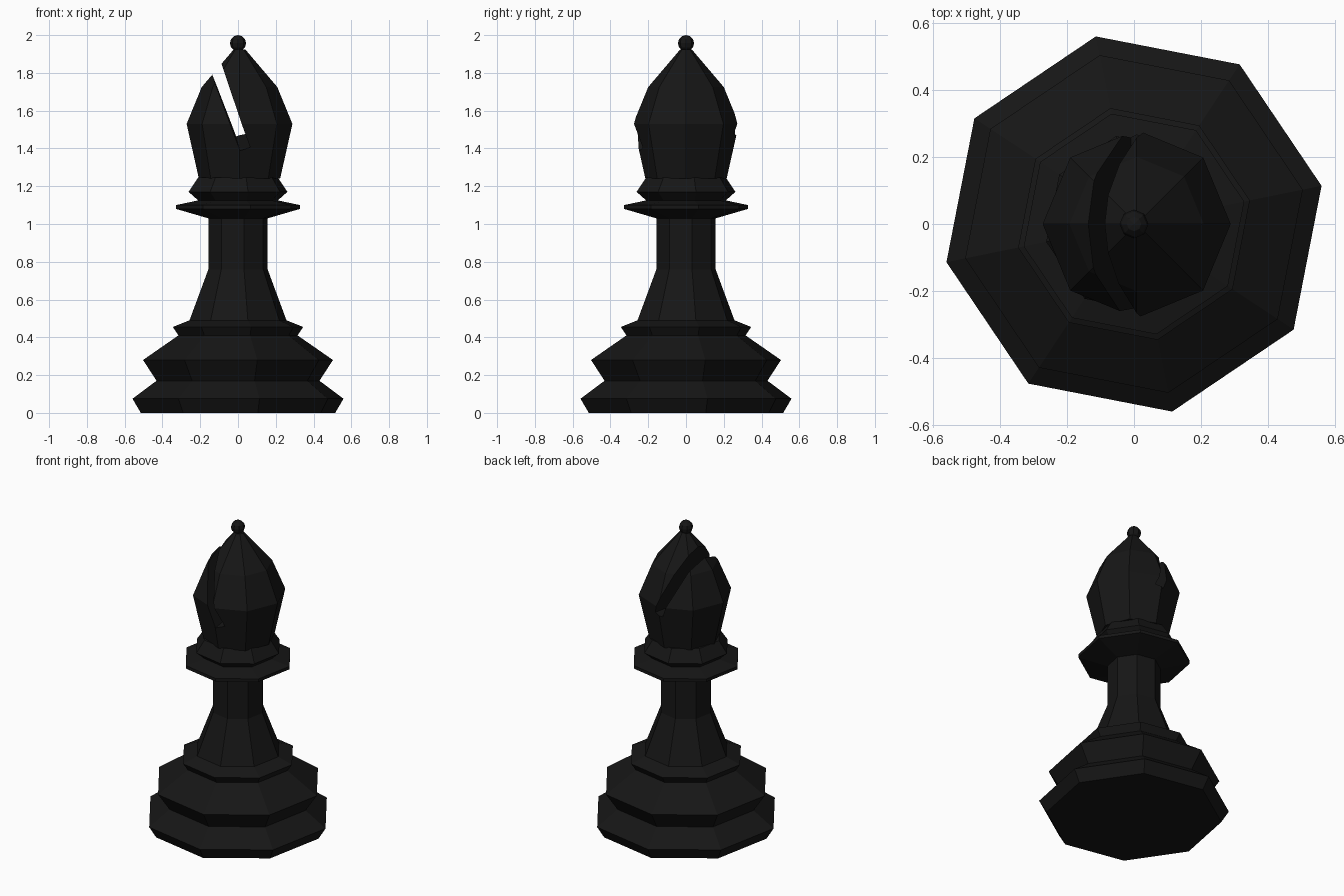
import bpy, bmesh, math

if "Cube" in bpy.data.objects:
    bpy.data.objects.remove(bpy.data.objects["Cube"])

black = bpy.data.materials.new("black")
black.diffuse_color = (0.008, 0.008, 0.008, 1)
black.use_nodes = True
black.node_tree.nodes["Principled BSDF"].inputs["Base Color"].default_value = black.diffuse_color


def finish(name, bm):
    bmesh.ops.recalc_face_normals(bm, faces=bm.faces)
    mesh = bpy.data.meshes.new(name)
    bm.to_mesh(mesh)
    bm.free()
    mesh.materials.append(black)
    obj = bpy.data.objects.new(name, mesh)
    bpy.context.collection.objects.link(obj)
    return obj


def turned(name, profile, angle, sides=8, cx=0.0):
    """Closed faceted lathe from (radius, z) pairs."""
    bm = bmesh.new()
    rings = []
    for r, z in profile:
        rings.append([bm.verts.new((cx + r * math.cos(angle + math.tau * i / sides),
                                    r * math.sin(angle + math.tau * i / sides), z))
                      for i in range(sides)])
    for a, b in zip(rings, rings[1:]):
        for i in range(sides):
            j = (i + 1) % sides
            bm.faces.new((a[i], a[j], b[j], b[i]))
    bm.faces.new(rings[0][::-1])
    bm.faces.new(rings[-1])
    return finish(name, bm)


# Foot, stem and collars, as one turned body
twist = math.radians(11.5)
turned("body", [(0.525, 0), (0.57, 0.075), (0.44, 0.17), (0.513, 0.28),
                (0.322, 0.41), (0.352, 0.455), (0.262, 0.49), (0.16, 0.76),
                (0.16, 1.03), (0.335, 1.08), (0.335, 1.10), (0.215, 1.125),
                (0.267, 1.17), (0.215, 1.247)], twist)

# Head
head = turned("head", [(0.215, 1.24), (0.28, 1.53), (0.2, 1.725), (0.03, 1.925)],
              0.0, cx=0.008)

# Slanted slot cutter, its floor dipping towards the front
bm = bmesh.new()
ends = []
for y, floor in ((-0.5, [(0.022, 1.35), (0.075, 1.365)]),
                 (0.5, [(-0.02, 1.50), (0.036, 1.515)])):
    section = [floor[0], floor[1], (-0.172, 2.1), (-0.26, 2.1)]
    ends.append([bm.verts.new((x, y, z)) for x, z in section])
for i in range(4):
    j = (i + 1) % 4
    bm.faces.new((ends[0][i], ends[0][j], ends[1][j], ends[1][i]))
bm.faces.new(ends[0])
bm.faces.new(ends[1])
cutter = finish("slot_cutter", bm)
cutter.hide_render = True

# Cut the slot and bake the result
mod = head.modifiers.new("slot", 'BOOLEAN')
mod.operation = 'DIFFERENCE'
mod.solver = 'EXACT'
mod.object = cutter
bpy.context.view_layer.objects.active = head
bpy.ops.object.modifier_apply(modifier=mod.name)
bpy.data.objects.remove(cutter)

# Small ball finial
bm = bmesh.new()
bmesh.ops.create_uvsphere(bm, u_segments=8, v_segments=6, radius=0.043)
bmesh.ops.translate(bm, verts=bm.verts, vec=(0, 0, 1.957))
finish("finial", bm)
